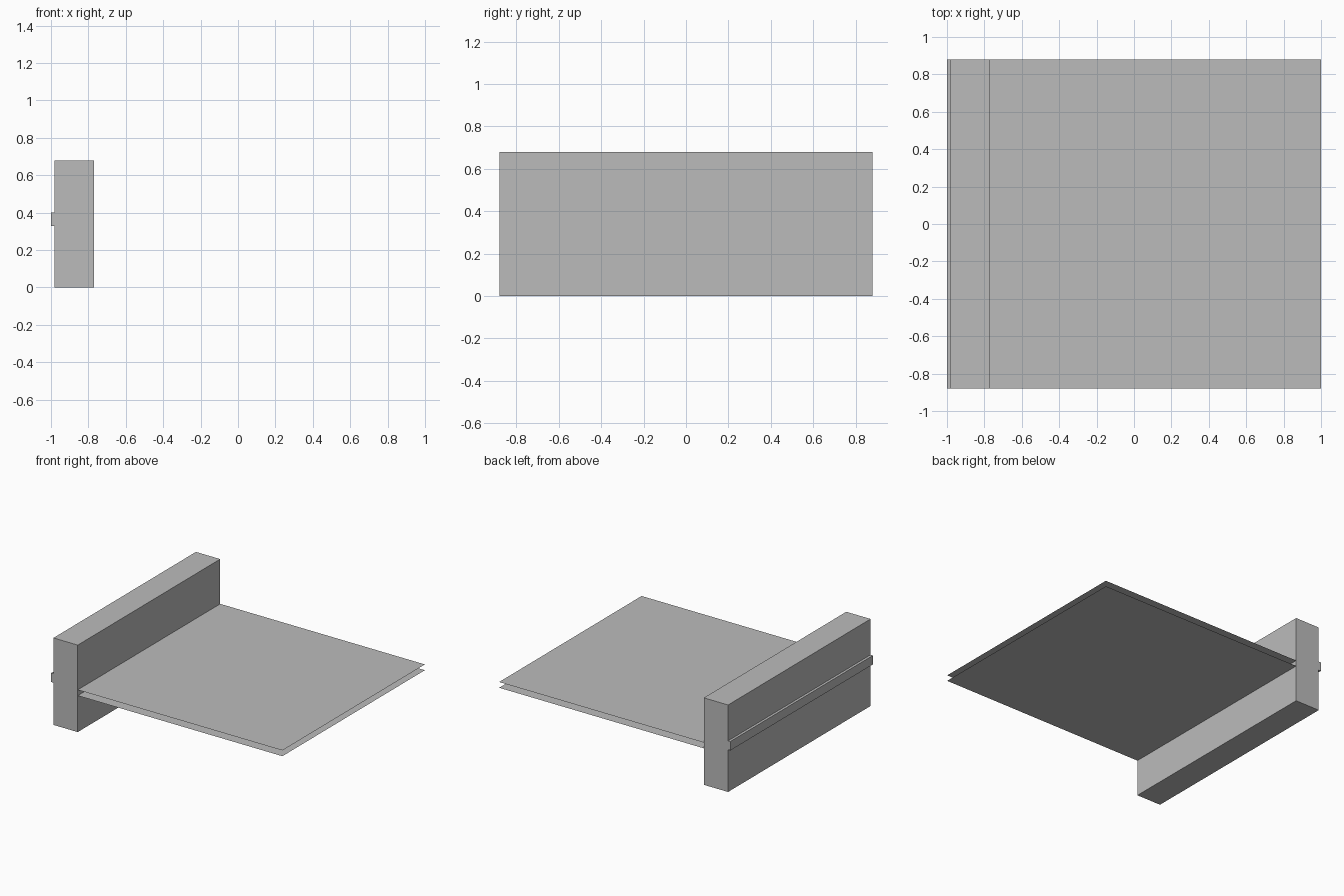
import bpy
import bmesh

cube = bpy.data.objects.get("Cube")
if cube:
    bpy.data.objects.remove(cube, do_unlink=True)

HALF_DEPTH = 0.88

grey = bpy.data.materials.new("plain grey")
grey.use_nodes = True
grey.diffuse_color = (0.5, 0.5, 0.5, 1)
grey.node_tree.nodes["Principled BSDF"].inputs["Base Color"].default_value = (0.5, 0.5, 0.5, 1)


def add_part(name, x0, x1, z0, z1=None):
    """Full-depth box, or a single flat sheet when z1 is left out."""
    bm = bmesh.new()
    if z1 is None:
        bmesh.ops.create_grid(bm, x_segments=1, y_segments=1, size=0.5)
        height, z = 1, z0
    else:
        bmesh.ops.create_cube(bm, size=1)
        height, z = z1 - z0, (z0 + z1) / 2
    bmesh.ops.scale(bm, vec=(x1 - x0, 2 * HALF_DEPTH, height), verts=bm.verts)
    bmesh.ops.translate(bm, vec=((x0 + x1) / 2, 0, z), verts=bm.verts)
    mesh = bpy.data.meshes.new(name)
    bm.to_mesh(mesh)
    bm.free()
    mesh.materials.append(grey)
    obj = bpy.data.objects.new(name, mesh)
    bpy.context.scene.collection.objects.link(obj)
    return obj


# Upright bar with a raised strip along its outer side
add_part("edge_beam", -0.98, -0.77, 0, 0.68)
add_part("outer_strip", -1, -0.98, 0.33, 0.40)

# Two thin parallel sheets reaching out from the bar
add_part("upper_sheet", -0.77, 1, 0.33)
lower = add_part("lower_sheet", -0.77, 1, 0.285)
lower.data.flip_normals()
